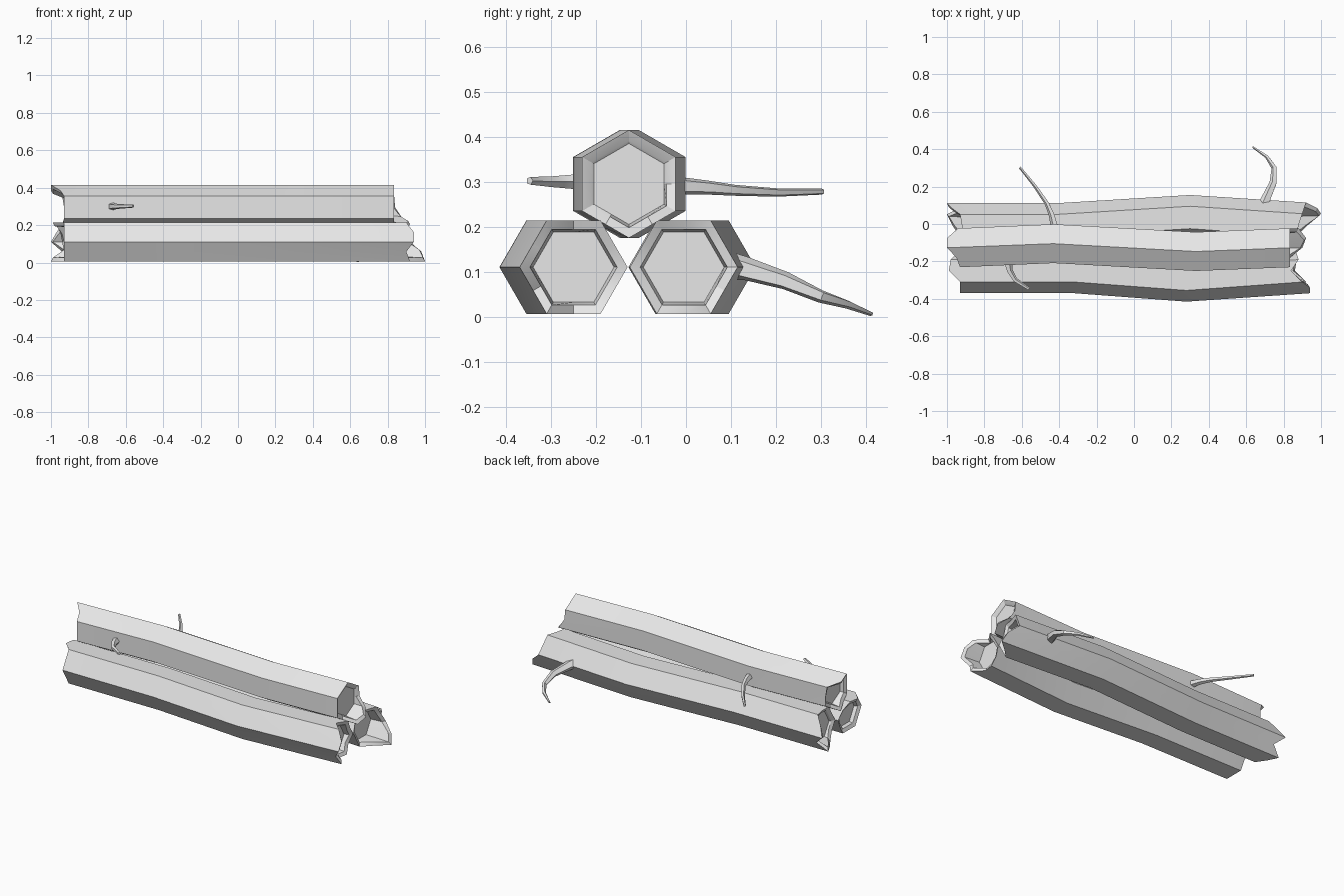
import bpy, bmesh
from math import sin, cos, pi, radians
from mathutils import Vector

cube = bpy.data.objects.get("Cube")
if cube:
    bpy.data.objects.remove(cube)

# One plain grey for the wood
wood = bpy.data.materials.new("wood grey")
wood.use_nodes = True
GREY = (0.8, 0.8, 0.8, 1)
wood.diffuse_color = GREY
wood.node_tree.nodes["Principled BSDF"].inputs["Base Color"].default_value = GREY

RADIUS = 0.12


def finish(bm, name):
    """Turn a bmesh into a named object with sharp ridges."""
    bmesh.ops.recalc_face_normals(bm, faces=bm.faces)
    mesh = bpy.data.meshes.new(name)
    bm.to_mesh(mesh)
    bm.free()
    mesh.materials.append(wood)
    obj = bpy.data.objects.new(name, mesh)
    bpy.context.collection.objects.link(obj)
    bpy.ops.object.select_all(action="DESELECT")
    obj.select_set(True)
    bpy.context.view_layer.objects.active = obj
    bpy.ops.object.shade_smooth_by_angle(angle=radians(25))


def skin(bm, rings):
    """Bridge successive rings and cap both ends."""
    for a, b in zip(rings, rings[1:]):
        n = len(a)
        for i in range(n):
            j = (i + 1) % n
            bm.faces.new((a[i], a[j], b[j], b[i]))
    bm.faces.new(rings[0])
    bm.faces.new(rings[-1])


def hex_ring(bm, xs, y, z, radius, start):
    """Hexagon with edge midpoints; each point has its own x."""
    ring = []
    for k, x in enumerate(xs):
        a = start + k * pi / 6
        r = radius * (cos(pi / 6) if k % 2 else 1)
        ring.append(bm.verts.new((x, y + r * cos(a), z + r * sin(a))))
    return ring


def log(name, path, z, start, left, right, cap_left, cap_right):
    """Bent hexagonal log with splintered, hollowed ends (rims in hundredths)."""
    bm = bmesh.new()
    left = [v / 100 for v in left]
    right = [v / 100 for v in right]
    y0, y1 = path[0][1], path[-1][1]
    rows = [([cap_left] * 12, y0, 0.09),
            ([x + 0.01 for x in left], y0, 0.097),
            (left, y0, RADIUS)]
    rows += [([x] * 12, y, RADIUS) for x, y in path[1:-1]]
    rows += [(right, y1, RADIUS),
             ([x - 0.01 for x in right], y1, 0.097),
             ([cap_right] * 12, y1, 0.09)]
    skin(bm, [hex_ring(bm, xs, y, z, r, start) for xs, y, r in rows])
    finish(bm, name)


def branch(name, points, r0, r1, sides=5):
    """Tapered bent twig following a few points."""
    bm = bmesh.new()
    pts = [Vector(p) for p in points]
    rings = []
    for i, p in enumerate(pts):
        d = pts[min(i + 1, len(pts) - 1)] - pts[max(i - 1, 0)]
        q = d.to_track_quat("Z", "Y")
        t = i / (len(pts) - 1)
        r = r0 + (r1 - r0) * t ** 0.7
        rings.append([bm.verts.new(p + q @ Vector((r * cos(a), r * sin(a), 0)))
                      for a in (2 * pi * k / sides for k in range(sides))])
    skin(bm, rings)
    finish(bm, name)


# Two lower logs lie on a flat side, the upper one rests on a ridge
log("front_log", [(-0.93, -0.25), (-0.32, -0.25), (0.28, -0.295), (0.93, -0.25)],
    0.11, 0,
    [-94, -95, -98, -99, -93, -93, -93, -93, -93, -93, -93, -93],
    [87, 87, 88, 84, 90, 94, 94, 90, 92, 86, 87, 86], -0.9, 0.83)
log("back_log", [(-0.93, -0.008), (-0.4, -0.008), (0.3, 0.035), (0.93, -0.005)],
    0.11, 0,
    [-100, -97, -93, -92, -92, -92, -92, -92, -93, -97, -100, -94],
    [92, 91, 90, 88, 87, 86, 87, 87, 87, 93, 100, 98], -0.9, 0.84)
log("top_log", [(-0.93, -0.127), (-0.43, -0.105), (0.33, -0.147), (0.84, -0.127)],
    0.295, pi / 2,
    [-100, -95, -93, -93, -93, -94, -96, -93, -93, -93, -94, -100],
    [83.5, 83.5, 83.5, 83.5, 83.5, 83.5, 90, 92, 88, 84, 83.5, 83.5], -0.9, 0.82)

# Twigs
branch("back_twig", [(0.68, 0.07, 0.115), (0.705, 0.13, 0.107), (0.745, 0.22, 0.08),
                     (0.75, 0.3, 0.045), (0.71, 0.36, 0.027), (0.635, 0.412, 0.006)],
       0.038, 0.005)
branch("upper_back_twig", [(-0.42, -0.03, 0.292), (-0.44, 0.05, 0.287),
                           (-0.465, 0.11, 0.281), (-0.53, 0.205, 0.276),
                           (-0.61, 0.303, 0.278)], 0.022, 0.007)
branch("upper_front_twig", [(-0.675, -0.2, 0.3), (-0.665, -0.25, 0.3),
                            (-0.635, -0.3, 0.3), (-0.56, -0.348, 0.302)],
       0.024, 0.009)
